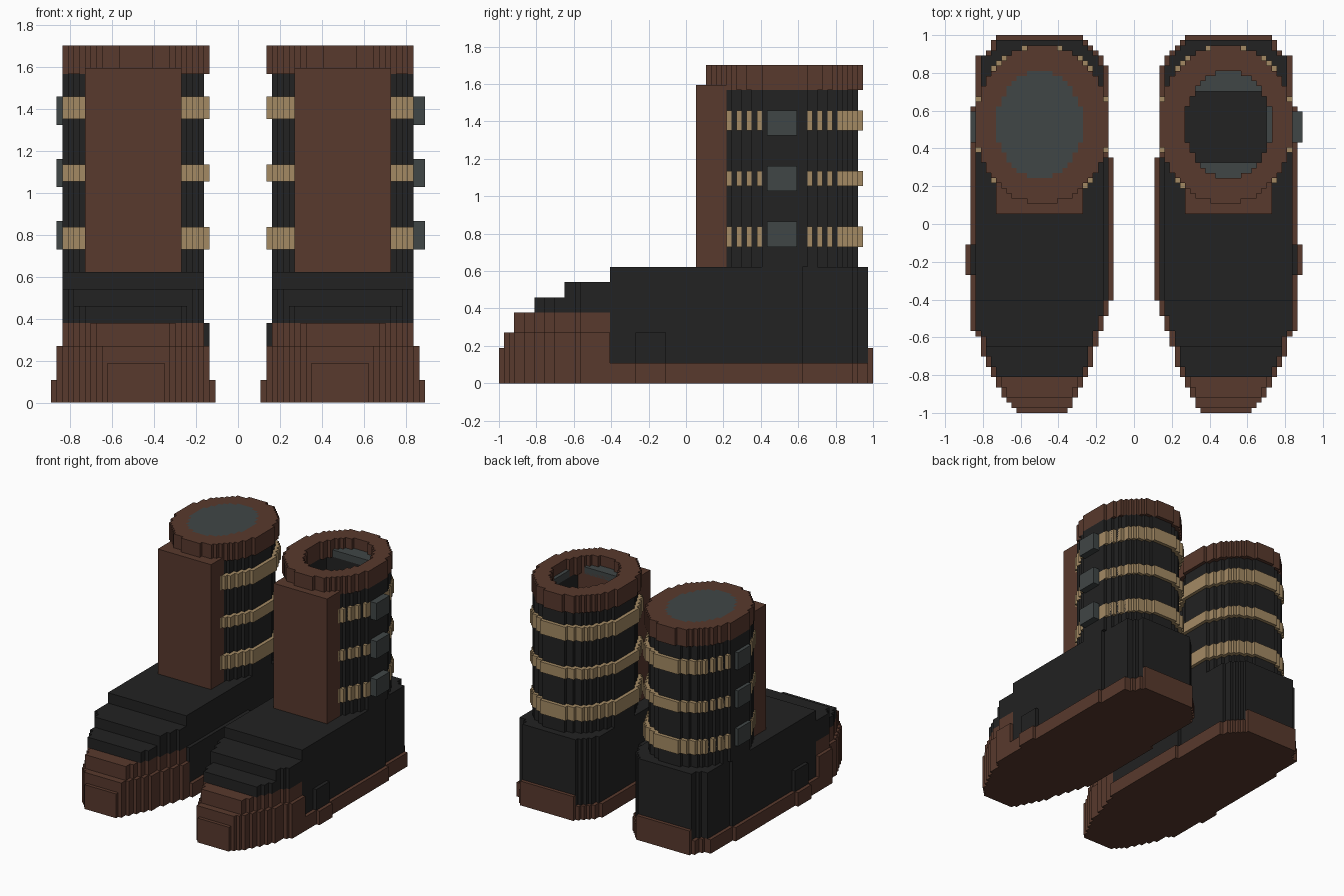
import bpy, bmesh, math

cube = bpy.data.objects.get("Cube")
if cube:
    bpy.data.objects.remove(cube)

V = 2 / 74  # block size; all sizes below count blocks


def material(name, rgb):
    m = bpy.data.materials.new(name)
    m.use_nodes = True
    color = (*rgb, 1)
    m.diffuse_color = color
    bsdf = m.node_tree.nodes["Principled BSDF"]
    bsdf.inputs["Base Color"].default_value = color
    bsdf.inputs["Roughness"].default_value = 0.9
    return m


BROWN = material("brown_leather", (0.098, 0.041, 0.026))
BLACK = material("black_leather", (0.016, 0.016, 0.016))
TAN = material("tan_strap", (0.371, 0.255, 0.127))
GREY = material("grey_metal", (0.051, 0.061, 0.061))

# Sole outline runs: first row, inner edge, outer edge
SOLE_RUNS = [(-37, 13, 23), (-36, 12, 24), (-35, 12, 25), (-34, 11, 26),
             (-32, 10, 27), (-30, 9, 28), (-28, 8, 29), (-26, 8, 30),
             (-24, 7, 30), (-22, 7, 31), (-21, 6, 32), (-18, 5, 32),
             (-15, 4, 32), (-10, 4, 33), (-4, 4, 32), (13, 5, 32),
             (23, 5, 31), (31, 6, 31), (33, 7, 29), (34, 8, 28),
             (35, 9, 28), (36, 10, 27)]


def foot(first, last, inset=0, low=0, high=40):
    """Rows of the foot outline, inset and clamped sideways."""
    rows = {}
    for j in range(first, last):
        run = [r for r in SOLE_RUNS if r[0] <= j][-1]
        rows[j] = (max(run[1] + inset, low), min(run[2] - inset, high))
    return rows


def ellipse(cx, cy, rx, ry, first, last):
    rows = {}
    for j in range(first, last):
        half = rx * math.sqrt(max(0, 1 - ((j + 0.5 - cy) / ry) ** 2))
        rows[j] = (round(cx - half), round(cx + half))
    return rows


def rect(x0, x1, y0, y1):
    return {j: (x0, x1) for j in range(y0, y1)}


def ring(outer, inner, mid=18):
    """Two half outlines that enclose a hole."""
    a = {j: (lo, inner.get(j, (mid, mid))[0]) for j, (lo, hi) in outer.items()}
    b = {j: (inner.get(j, (mid, mid))[1], hi) for j, (lo, hi) in outer.items()}
    return [a, b]


def part(name, mat, side, prisms):
    """Stepped prisms (rows, bottom, top) joined in one object."""
    bm = bmesh.new()
    for rows, z0, z1 in prisms:
        left, right = [], []
        for j in sorted(rows):
            lo, hi = rows[j]
            for edge, x in ((left, lo), (right, hi)):
                if len(edge) > 1 and edge[-1][0] == x:
                    edge[-1] = (x, j + 1)
                else:
                    edge += [(x, j), (x, j + 1)]
        loop = right + left[::-1]
        base = bm.faces.new([bm.verts.new((side * x * V, y * V, z0 * V)) for x, y in loop])
        new = bmesh.ops.extrude_face_region(bm, geom=[base], use_keep_orig=True)["geom"]
        top = [g for g in new if isinstance(g, bmesh.types.BMVert)]
        bmesh.ops.translate(bm, verts=top, vec=(0, 0, (z1 - z0) * V))
    bmesh.ops.recalc_face_normals(bm, faces=bm.faces)
    me = bpy.data.meshes.new(name)
    bm.to_mesh(me)
    bm.free()
    me.materials.append(mat)
    ob = bpy.data.objects.new(name, me)
    bpy.context.scene.collection.objects.link(ob)


def boot(prefix, side, is_open, buckle_out):
    def add(name, mat, prisms):
        part(prefix + "_" + name, mat, side, prisms)

    # Sole with raised heel plate, and toe cap
    add("sole", BROWN, [(foot(-37, 37), 0, 4), (foot(36, 37), 4, 7)])
    add("toe_cap", BROWN, [(foot(-37, -15), 4, 7), (foot(-36, -15), 7, 10),
                           (foot(-34, -15, 1), 10, 14)])
    # Stepped upper
    add("upper", BLACK, [(foot(-15, 36, 1), 4, 10),
                         (foot(-15, 36, 1, 5, 31), 10, 14)]
        + [(foot(first, 36, 1, 6, 31), z, z + 3)
           for first, z in ((-30, 14), (-24, 17), (-15, 20))])

    # Shaft, cuff and lining, hollow on the open boot
    shaft = ellipse(18.5, 19.5, 12.5, 14.5, 5, 34)
    cuff = ellipse(18, 19.5, 13, 15.5, 4, 35)
    lining = ellipse(18.5, 19.5, 8.5, 10.5, 9, 30)
    if is_open:
        shaft_rows = ring(shaft, rect(10, 26, 11, 26))
        lining_rows = ring(lining, rect(10, 26, 12, 26))
        lining_top = 60
    else:
        shaft_rows, lining_rows, lining_top = [shaft], [lining], 63
    # Rows of the lining that have no width are dropped
    lining_rows = [{j: (lo, max(lo, hi)) for j, (lo, hi) in r.items() if hi > lo}
                   for r in lining_rows]
    add("shaft", BLACK, [(r, 23, 58) for r in shaft_rows])
    add("cuff", BROWN, [(r, 58, 63) for r in ring(cuff, lining)])
    for r in lining_rows:
        # Split into unbroken runs of rows
        runs = []
        for j in sorted(r):
            if runs and j - 1 in runs[-1]:
                runs[-1][j] = r[j]
            else:
                runs.append({j: r[j]})
        for run in runs:
            add("lining", GREY, [(run, 58, lining_top)])

    # Shin panel
    add("shin_panel", BROWN, [(rect(10, 27, 2, 12), 23, 59)])

    # Straps hug the shaft, each with a side buckle
    band = ellipse(18, 19.5, 13.3, 15.8, 4, 35)
    hole = ellipse(18.5, 19.5, 11, 13, 7, 32)
    for i, (z0, z1, b0) in enumerate(((27, 31, 27), (39, 42, 38), (50, 54, 49))):
        add(f"strap_{i}", TAN, [(r, z0, z1) for r in ring(band, hole)])
        add(f"buckle_{i}", GREY, [(rect(29, buckle_out, 16, 22), b0, b0 + 5)])


boot("left", 1, True, 33)
boot("right", -1, False, 32)
